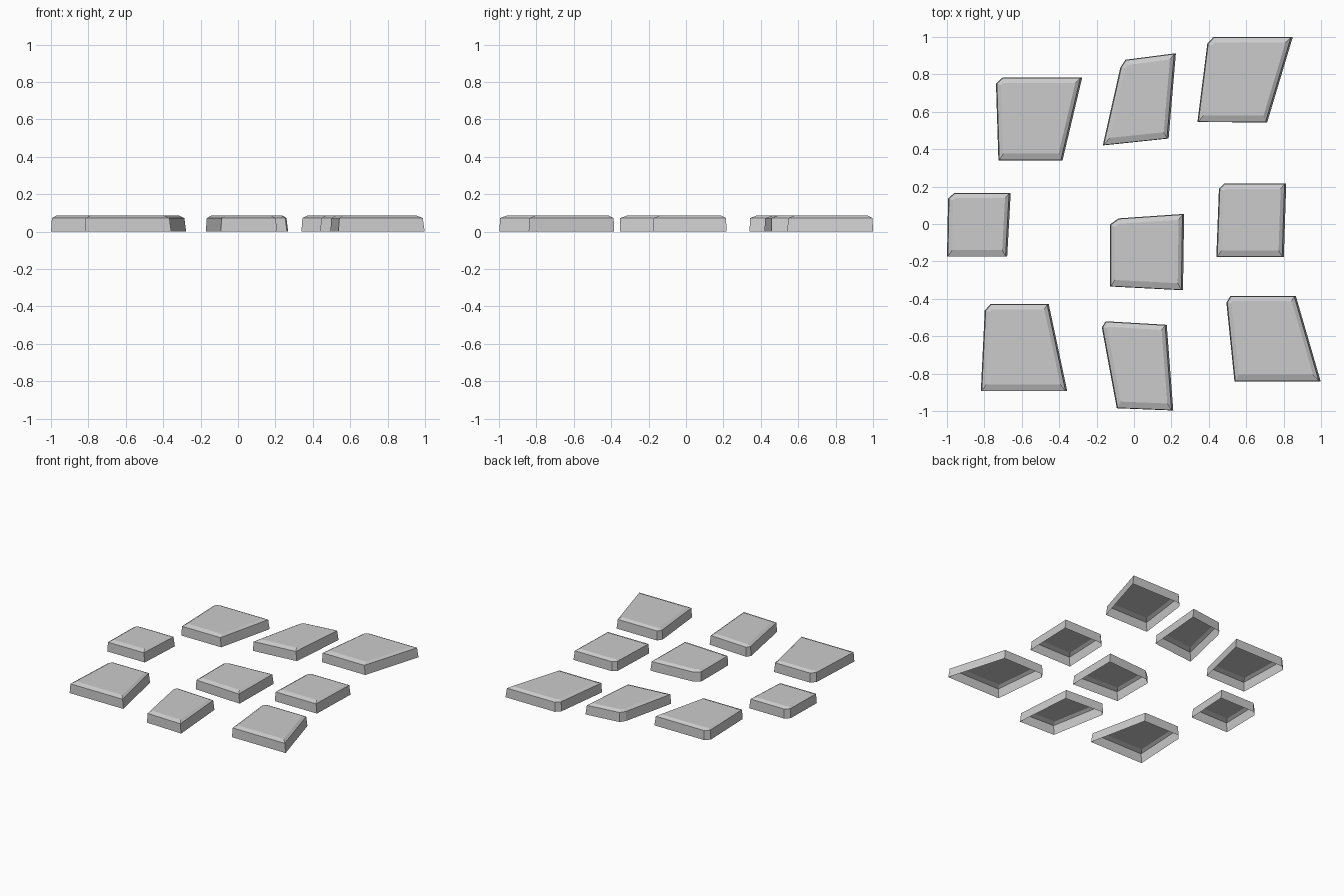
import bpy, bmesh
from mathutils import Vector
from mathutils.geometry import intersect_line_line

if "Cube" in bpy.data.objects:
    bpy.data.objects.remove(bpy.data.objects["Cube"])

HEIGHT, WALL = 0.085, 0.072
# inset per edge: front, right, back, corner cut, left
LEAN = (0.002, 0.009, 0.003, 0.004, 0.005)
TOP = (0.036, 0.029, 0.029, 0.025, 0.027)


def inset(poly, dists):
    """Move every edge of a counter-clockwise polygon inward by its own distance."""
    n = len(poly)
    lines = []
    for i, d in enumerate(dists):
        a, b = poly[i], poly[(i + 1) % n]
        t = (b - a).normalized()
        off = Vector((-t.y, t.x, 0)) * d
        lines.append((a + off, b + off))
    return [intersect_line_line(*lines[i - 1], *lines[i])[0] for i in range(n)]


def paving_stone(name, outline):
    """Open-bottomed stone: leaning walls, sloped top border, flat cap."""
    base = [Vector((x, y, 0)) for x, y in outline]
    rings = [base, inset(base, LEAN), inset(base, TOP)]
    bm = bmesh.new()
    vs = [[bm.verts.new((p.x, p.y, z)) for p in ring]
          for ring, z in zip(rings, (0, WALL, HEIGHT))]
    n = len(base)
    for lo, hi in zip(vs, vs[1:]):
        for i in range(n):
            j = (i + 1) % n
            bm.faces.new((lo[i], lo[j], hi[j], hi[i]))
    bm.faces.new(vs[-1])
    me = bpy.data.meshes.new(name)
    bm.to_mesh(me)
    bm.free()
    bpy.context.collection.objects.link(bpy.data.objects.new(name, me))


# Outlines: front left, front right, back right, then the cut back-left corner
STONES = {
    "back_left_stone": [(-.725, .34), (-.382, .34), (-.277, .783), (-.703, .783), (-.738, .751)],
    "back_middle_stone": [(-.167, .42), (.185, .457), (.224, .913), (-.046, .878), (-.073, .837)],
    "back_right_stone": [(.339, .545), (.712, .543), (.849, 1.0), (.425, 1.0), (.392, .965)],
    "middle_left_stone": [(-1.0, -.175), (-.678, -.175), (-.659, .167), (-.96, .167), (-.994, .136)],
    "centre_stone": [(-.129, -.334), (.262, -.354), (.268, .054), (-.083, .03), (-.129, -.003)],
    "middle_right_stone": [(.44, -.177), (.801, -.177), (.814, .217), (.484, .217), (.454, .187)],
    "front_left_stone": [(-.819, -.894), (-.357, -.894), (-.456, -.427), (-.767, -.427), (-.798, -.463)],
    "front_middle_stone": [(-.092, -.985), (.21, -.997), (.175, -.539), (-.152, -.52), (-.172, -.553)],
    "front_right_stone": [(.537, -.841), (.998, -.841), (.865, -.384), (.516, -.384), (.494, -.42)],
}
for name, outline in STONES.items():
    paving_stone(name, outline)
